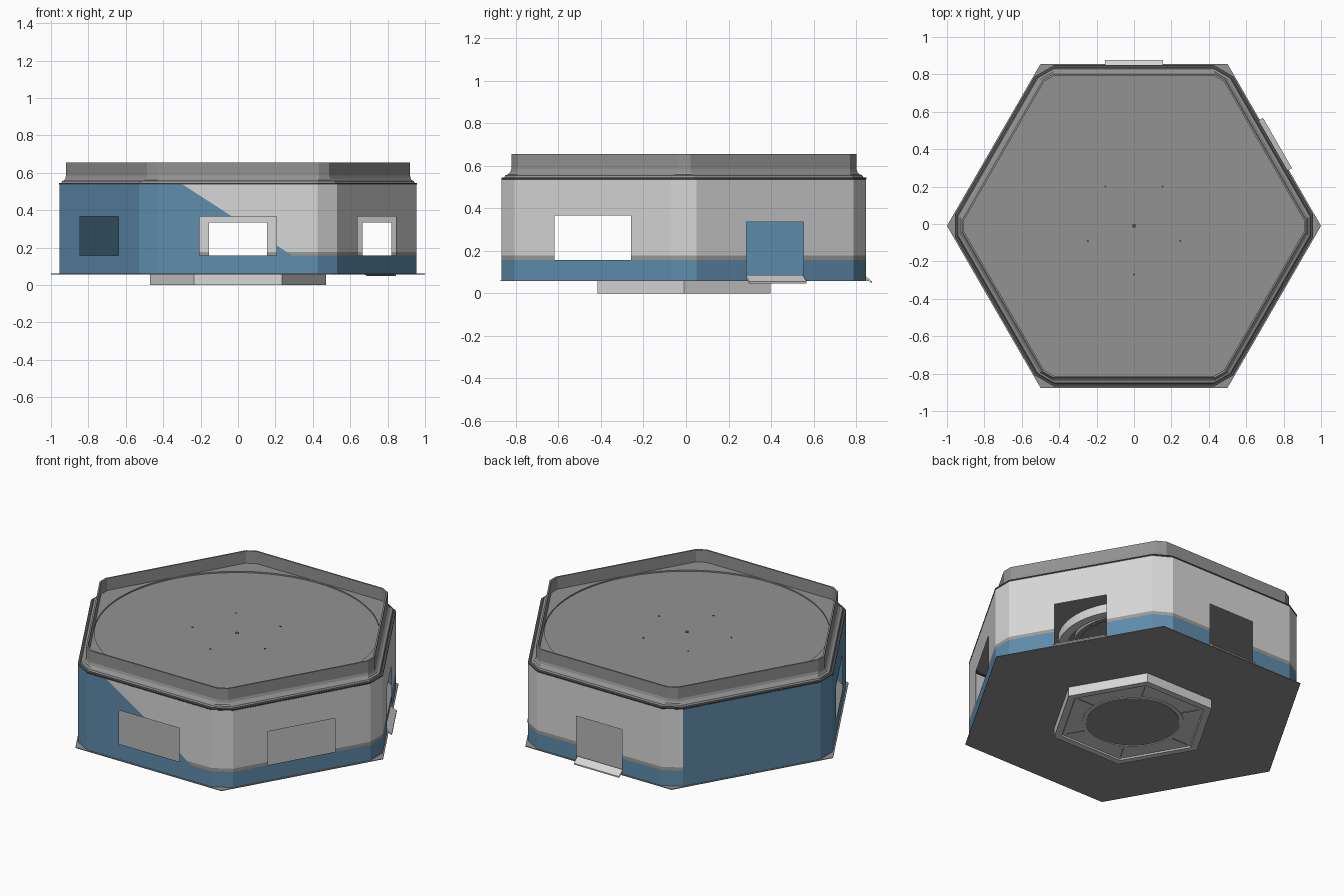
import bpy, bmesh
from math import cos, sin, pi, atan2, degrees, sqrt
from mathutils import Vector, Matrix

if "Cube" in bpy.data.objects:
    bpy.data.objects.remove(bpy.data.objects["Cube"])

CY = -0.01            # hexagon centre in y
R, CH = 0.99, 0.06    # wall hexagon radius and half width of its cut corners


def material(name, rgb):
    m = bpy.data.materials.new(name)
    m.use_nodes = True
    m.diffuse_color = (*rgb, 1)
    m.node_tree.nodes["Principled BSDF"].inputs["Base Color"].default_value = (*rgb, 1)
    return m


LIGHT = material("light grey", (0.68, 0.68, 0.68))
BLUE = material("steel blue", (0.115, 0.266, 0.42))
GREY = material("mid grey", (0.29, 0.29, 0.29))
STRIPE = material("warm grey", (0.34, 0.33, 0.30))
DARK = material("dark grey", (0.08, 0.08, 0.08))


def hexa(r, h, z):
    """Hexagon loop with corners cut to half width h."""
    pts = []
    for k in range(6):
        u = Vector((cos(k * pi / 3), sin(k * pi / 3), 0))
        t = Vector((-u.y, u.x, 0))
        for s in ((-h, h) if h else (0,)):
            pts.append(u * (r - h / sqrt(3)) + t * s + Vector((0, CY, z)))
    return pts


def circle(r, z, n=64):
    return [Vector((r * cos(i * 2 * pi / n), r * sin(i * 2 * pi / n) + CY, z)) for i in range(n)]


def loft(loops, caps=True, closed=False):
    bm = bmesh.new()
    rows = [[bm.verts.new(p) for p in loop] for loop in loops]
    n = len(rows[0])
    pairs = list(zip(rows, rows[1:])) + ([(rows[-1], rows[0])] if closed else [])
    for a, b in pairs:
        for i in range(n):
            j = (i + 1) % n
            bm.faces.new((a[i], a[j], b[j], b[i]))
    if caps and not closed:
        bm.faces.new(rows[0][::-1])
        bm.faces.new(rows[-1])
    bm.normal_update()
    return bm


def finish(name, bm, *mats):
    me = bpy.data.meshes.new(name)
    bm.to_mesh(me)
    bm.free()
    for m in mats:
        me.materials.append(m)
    ob = bpy.data.objects.new(name, me)
    bpy.context.collection.objects.link(ob)
    return ob


def cut(ob, cutter):
    """Subtract a helper object and bake the result."""
    mod = ob.modifiers.new("cut", 'BOOLEAN')
    mod.operation, mod.solver, mod.object = 'DIFFERENCE', 'EXACT', cutter
    dg = bpy.context.evaluated_depsgraph_get()
    me = bpy.data.meshes.new_from_object(ob.evaluated_get(dg))
    ob.modifiers.clear()
    ob.data = me
    bpy.data.objects.remove(cutter)


def bisect(bm, faces, co, no):
    geom = {e for f in faces for e in (f, *f.edges, *f.verts)}
    bmesh.ops.bisect_plane(bm, geom=list(geom), dist=1e-5, plane_co=co, plane_no=no)
    bm.normal_update()


def side_dirs(k):
    a = pi / 6 + k * pi / 3
    return Vector((cos(a), sin(a), 0)), Vector((-sin(a), cos(a), 0))


# Outer wall: cut into bands, openings removed, colours by region
STRIPE_LOW, STRIPE_HIGH, TOP = 0.157, 0.177, 0.54
DOOR, WINDOW = (0.155, 0.06, 0.335), (0.207, 0.157, 0.365)   # half width, bottom, top
openings = {0: DOOR, 1: DOOR, 3: WINDOW, 4: WINDOW, 5: WINDOW}
slope_point, slope_normal = Vector((-0.3, 0, TOP)), Vector((0.648, 0, 1))

wall = loft([hexa(R, CH, 0.06), hexa(R, CH, TOP)], caps=False)
for z in (STRIPE_LOW, STRIPE_HIGH, DOOR[2], WINDOW[2]):
    bisect(wall, wall.faces[:], (0, 0, z), (0, 0, 1))
for k, (half, low, high) in openings.items():
    n, t = side_dirs(k)
    for s in (-half, half):
        faces = [f for f in wall.faces if f.normal.dot(n) > 0.99]
        bisect(wall, faces, t * s + Vector((0, CY, 0)), t)
    gone = []
    for f in wall.faces:
        c = f.calc_center_median() - Vector((0, CY, 0))
        if f.normal.dot(n) > 0.99 and abs(c.dot(t)) < half and low < c.z < high:
            gone.append(f)
    bmesh.ops.delete(wall, geom=gone, context='FACES')
front = [f for f in wall.faces if f.normal.y < -0.99 and f.calc_center_median().z > STRIPE_LOW]
bisect(wall, front, slope_point, slope_normal)
for f in wall.faces:
    c = f.calc_center_median()
    angle = degrees(atan2(f.normal.y, f.normal.x)) % 360
    under_slope = abs(angle - 270) < 5 and (c - slope_point).dot(slope_normal) < 0
    if c.z < STRIPE_LOW or 145 < angle < 245 or under_slope:
        f.material_index = 1
    elif c.z < STRIPE_HIGH:
        f.material_index = 2
finish("outer_wall", wall, LIGHT, BLUE, STRIPE)

# Cornice and parapet
finish("cornice_shadow_line", loft([hexa(R, CH, TOP - 0.004), hexa(R + 0.002, CH, TOP - 0.002),
                                    hexa(R + 0.002, CH, TOP + 0.004), hexa(0.975, 0.055, TOP + 0.006)],
                                   caps=False), DARK)
finish("parapet", loft([hexa(0.976, 0.055, 0.545), hexa(0.97, 0.05, 0.555), hexa(0.955, 0.045, 0.56),
                        hexa(0.943, 0.035, 0.57), hexa(0.937, 0.03, 0.585), hexa(0.937, 0.03, 0.655),
                        hexa(0.926, 0.03, 0.655), hexa(0.926, 0.03, 0.575)], caps=False), GREY)

# Roof with shallow round recess and small holes
roof = finish("roof", loft([hexa(0.97, 0.05, 0.545), hexa(0.93, 0.03, 0.58)]), GREY)
cut(roof, finish("recess_cutter", loft([circle(0.8, 0.572, 96), circle(0.8, 0.62, 96)]), GREY))
spots = [(0, 0, 0.012)] + [(0.26 * cos(a), 0.26 * sin(a), 0.006)
                           for a in (-pi / 2 + i * 2 * pi / 5 for i in range(5))]
for x, y, r in spots:
    bm = loft([circle(r, 0.57, 12), circle(r, 0.574, 12)])
    bmesh.ops.translate(bm, vec=(x, y, 0), verts=bm.verts)
    finish("roof_hole", bm, DARK)

# Ceiling rings inside
for name, r0, r1, z, mat in (("ceiling_outer_ring", 0.42, 0.37, 0.49, LIGHT),
                             ("ceiling_inner_ring", 0.33, 0.30, 0.51, GREY)):
    finish(name, loft([circle(r0, z), circle(r0, 0.546), circle(r1, 0.546), circle(r1, z)],
                      closed=True), mat)

# Floor and sharp-cornered base plate
finish("interior_floor", loft([hexa(0.975, CH, 0.062), hexa(0.975, CH, 0.08)]), GREY)
finish("base_plate", loft([hexa(1, 0, 0.057), hexa(1, 0, 0.061)]), GREY)

# Hexagonal foot with recessed underside and round hatch
finish("foot", loft([hexa(0.39, 0, 0.008), hexa(0.42, 0, 0.008), hexa(0.425, 0, 0),
                     hexa(0.47, 0, 0), hexa(0.47, 0, 0.058)]), LIGHT)
finish("foot_hatch", loft([circle(0.26, 0.005), circle(0.26, 0.02)]), GREY)
finish("foot_hatch_rim", loft([circle(0.285, 0.004), circle(0.285, 0.02), circle(0.265, 0.02),
                               circle(0.265, 0.004)], closed=True), LIGHT)
for k in range(6):
    bm = bmesh.new()
    bmesh.ops.create_cube(bm, size=1)
    bmesh.ops.scale(bm, vec=(0.11, 0.006, 0.006), verts=bm.verts)
    bmesh.ops.translate(bm, vec=(0.34, 0, 0.008), verts=bm.verts)
    bmesh.ops.rotate(bm, cent=(0, 0, 0), matrix=Matrix.Rotation(k * pi / 3, 3, 'Z'), verts=bm.verts)
    bmesh.ops.translate(bm, vec=(0, CY, 0), verts=bm.verts)
    finish("foot_rib", bm, GREY)

# Sloping door sills on the two doors
for k in (0, 1):
    n, t = side_dirs(k)
    bm = bmesh.new()
    ends = [[bm.verts.new(n * d + t * s + Vector((0, CY, z)))
             for d, z in ((0.85, 0.07), (0.886, 0.047), (0.886, 0.055), (0.85, 0.085))]
            for s in (-DOOR[0], DOOR[0])]
    for i in range(4):
        j = (i + 1) % 4
        bm.faces.new((ends[0][i], ends[0][j], ends[1][j], ends[1][i]))
    bm.faces.new(ends[0][::-1])
    bm.faces.new(ends[1])
    bmesh.ops.recalc_face_normals(bm, faces=bm.faces)
    finish("door_sill", bm, LIGHT)
